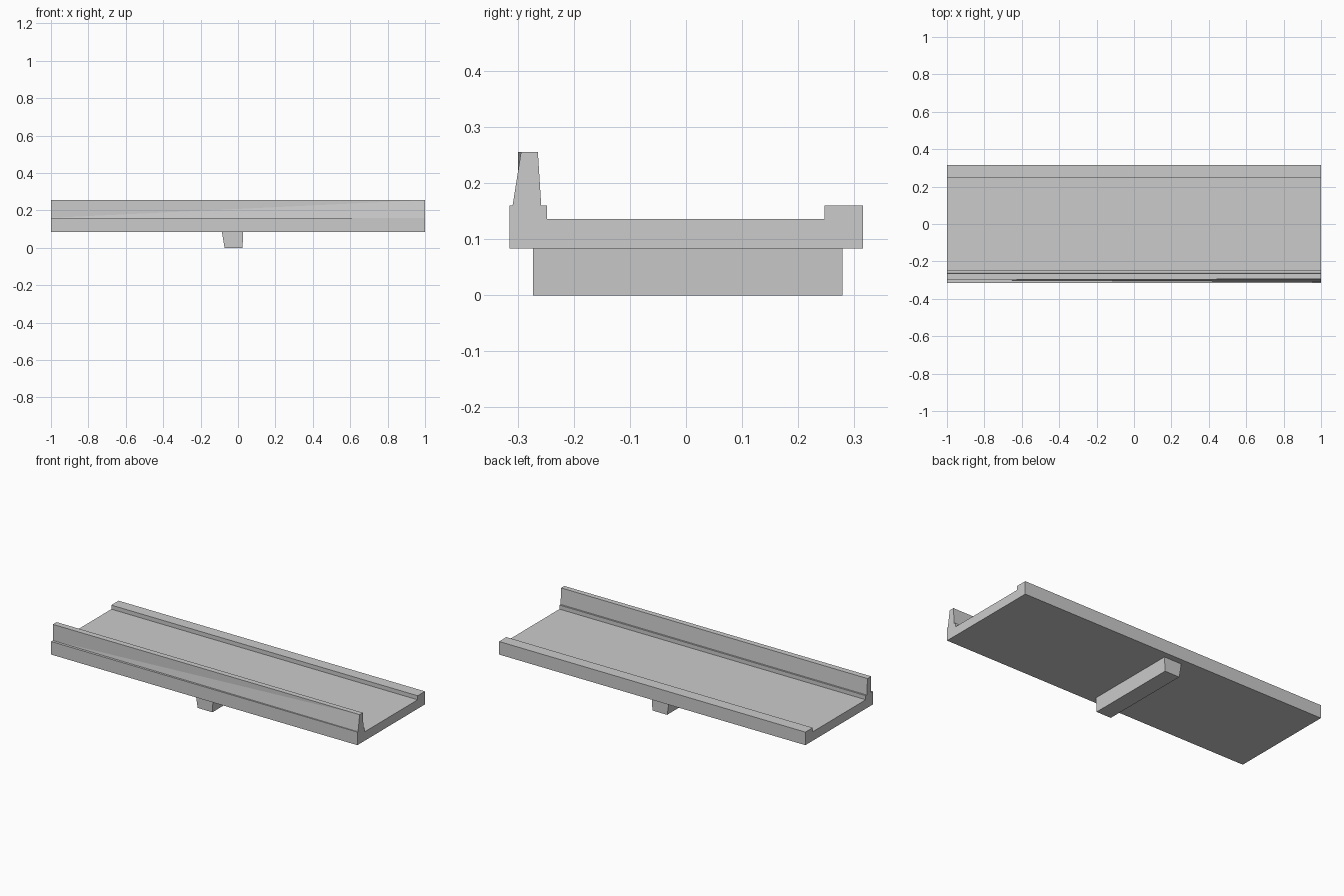
import bpy

old = bpy.data.objects.get("Cube")
if old:
    bpy.data.objects.remove(old, do_unlink=True)

concrete = bpy.data.materials.new("concrete_grey")
concrete.use_nodes = True
grey = (0.6, 0.6, 0.6, 1)
concrete.diffuse_color = grey
concrete.node_tree.nodes["Principled BSDF"].inputs["Base Color"].default_value = grey


def loft(name, start, end, split_side=None):
    """Solid between two matching end outlines, given counter-clockwise."""
    n = len(start)
    faces = [tuple(range(n))[::-1], tuple(range(n, 2 * n))]
    for i in range(n):
        j = (i + 1) % n
        if i == split_side:  # twisted side, folded along its diagonal
            faces += [(i, j, n + i), (j, n + j, n + i)]
        else:
            faces.append((i, j, n + j, n + i))
    mesh = bpy.data.meshes.new(name)
    mesh.from_pydata(start + end, [], faces)
    mesh.materials.append(concrete)
    obj = bpy.data.objects.new(name, mesh)
    bpy.context.collection.objects.link(obj)
    return obj


def along_x(x, outline):
    return [(x, y, z) for y, z in outline]


# Deck slab with a raised kerb on each side
W, BASE, DECK, KERB = 0.315, 0.083, 0.136, 0.16
slab = [(-W, BASE), (W, BASE), (W, KERB), (0.247, KERB),
        (0.247, DECK), (-0.248, DECK), (-0.248, KERB), (-W, KERB)]
loft("deck_slab", along_x(-1, slab), along_x(1, slab))

# Parapet along the front kerb; its outer face twists along the length
TOP = 0.255
right_end = [(-0.299, KERB), (-0.258, KERB), (-0.264, TOP), (-0.299, TOP)]
left_end = [(-0.309, KERB), (-0.258, KERB), (-0.264, TOP), (-0.294, TOP)]
loft("parapet", along_x(-1, right_end), along_x(1, left_end), split_side=3)

# Tapered cross beam under the deck
beam = [(-0.086, BASE), (0.028, BASE), (0.024, 0), (-0.072, 0)]
loft("cross_beam", [(x, -0.273, z) for x, z in beam][::-1],
     [(x, 0.279, z) for x, z in beam][::-1])

# Make every face point outwards
import bmesh
for name in ("deck_slab", "parapet", "cross_beam"):
    mesh = bpy.data.objects[name].data
    bm = bmesh.new()
    bm.from_mesh(mesh)
    bmesh.ops.recalc_face_normals(bm, faces=bm.faces)
    bm.to_mesh(mesh)
    bm.free()
